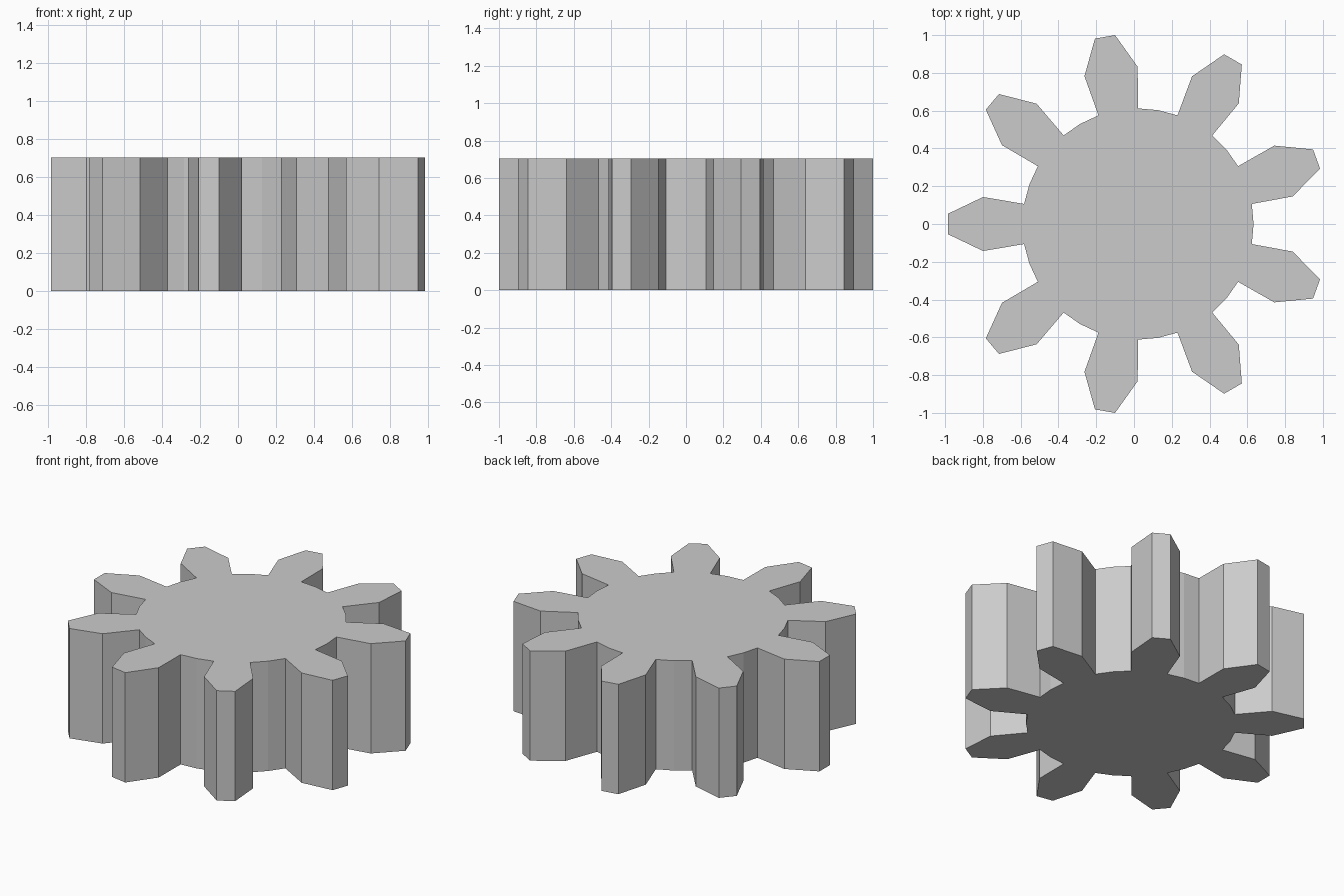
import bpy, bmesh
from math import radians, cos, sin
from mathutils import Vector, Matrix

if "Cube" in bpy.data.objects:
    bpy.data.objects.remove(bpy.data.objects["Cube"])

TEETH, HEIGHT, ROOT = 9, 0.705, 0.612
CENTRE = Vector((0.021, 0))

# One tooth along +x: root, shoulder, tip, mirrored, then the middle of the gap
a = radians(10)
half = [(ROOT * cos(a), -ROOT * sin(a)), (0.82, -0.143), (1.006, -0.054)]
tooth = half + [(x, -y) for x, y in reversed(half)]
tooth.append((ROOT * cos(2 * a), ROOT * sin(2 * a)))

# Repeat the tooth around the hub
outline = []
for i in range(TEETH):
    rot = Matrix.Rotation(radians(20 + 40 * i), 2)
    outline += [CENTRE + rot @ Vector(p) for p in tooth]

# Extrude the outline into a solid gear
bm = bmesh.new()
face = bm.faces.new([bm.verts.new((p.x, p.y, 0)) for p in outline])
ext = bmesh.ops.extrude_face_region(bm, geom=[face], use_keep_orig=True)
top = [v for v in ext["geom"] if isinstance(v, bmesh.types.BMVert)]
bmesh.ops.translate(bm, verts=top, vec=(0, 0, HEIGHT))
bmesh.ops.recalc_face_normals(bm, faces=bm.faces)
mesh = bpy.data.meshes.new("gear")
bm.to_mesh(mesh)
bm.free()
bpy.context.collection.objects.link(bpy.data.objects.new("gear", mesh))
